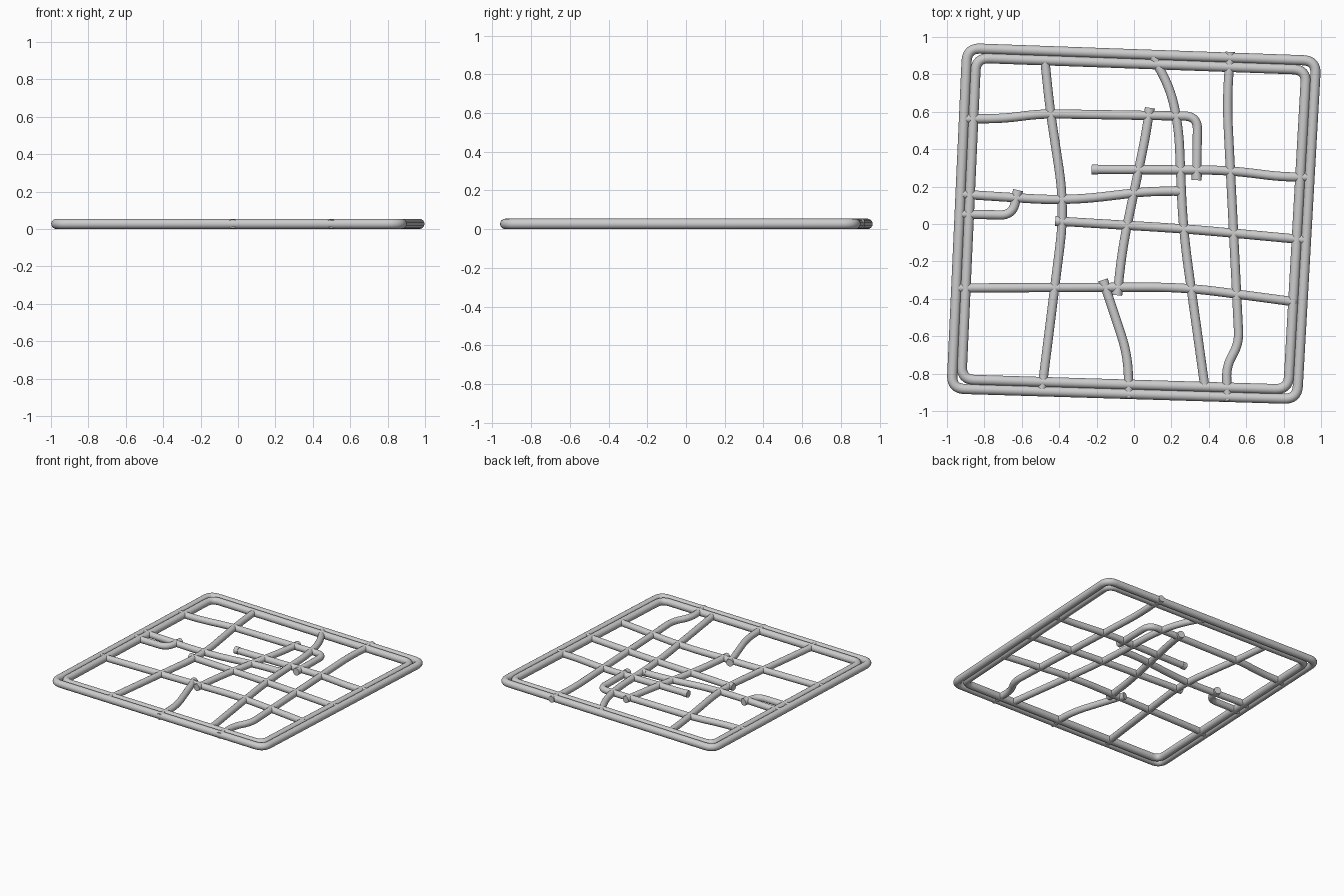
import bpy
from math import radians
from mathutils import Vector

if "Cube" in bpy.data.objects:
    bpy.data.objects.remove(bpy.data.objects["Cube"])

R_FRAME, R_ROD = 0.027, 0.0245
Z = 0.027


def rounded(pts, closed=False, steps=8):
    """Round every bend of a polyline: tight at corners, long at gentle bends."""
    p = [Vector(q) for q in pts]
    n = len(p)
    out = []
    for i in range(n):
        if not closed and i in (0, n - 1):
            out.append(p[i])
            continue
        u, v = p[i - 1] - p[i], p[(i + 1) % n] - p[i]
        limit = 0.07 if u.normalized().dot(v.normalized()) > -0.5 else 0.2
        cut = min(limit, 0.48 * u.length, 0.48 * v.length)
        a, b = p[i] + u.normalized() * cut, p[i] + v.normalized() * cut
        for k in range(steps + 1):
            t = k / steps
            out.append(a.lerp(p[i], t).lerp(p[i].lerp(b, t), t))
    return out


def tube(name, path, radius, closed=False):
    """Round tube swept along a flat path, converted to a mesh."""
    cu = bpy.data.curves.new(name, 'CURVE')
    cu.dimensions = '3D'
    cu.bevel_depth = radius
    cu.bevel_resolution = 6
    cu.use_fill_caps = True
    sp = cu.splines.new('POLY')
    sp.points.add(len(path) - 1)
    for pt, q in zip(sp.points, path):
        pt.co = (q.x, q.y, Z, 1)
    sp.use_cyclic_u = closed
    ob = bpy.data.objects.new(name, cu)
    bpy.context.collection.objects.link(ob)
    bpy.ops.object.select_all(action='DESELECT')
    ob.select_set(True)
    bpy.context.view_layer.objects.active = ob
    bpy.ops.object.convert(target='MESH')
    bpy.ops.object.shade_smooth_by_angle(angle=radians(40))


def rod(name, pts, free_ends=()):
    """Bent rod; each free end (0 = start, -1 = end) carries a short collar."""
    path = rounded(pts)
    tube(name, path, R_ROD)
    for e in free_ends:
        inward = (path[1 if e == 0 else -2] - path[e]).normalized()
        tube(name + "_collar", [path[e] - inward * 0.001, path[e] + inward * 0.032], R_FRAME)


# double frame, the inner loop inset from the outer one
outer = [Vector(c) for c in ((-.892, .94), (.974, .873), (.872, -.936), (-.975, -.88))]
inner = [c + 0.05 * ((outer[i - 1] - c).normalized() + (outer[(i + 1) % 4] - c).normalized())
         for i, c in enumerate(outer)]
tube("outer_frame", rounded(outer, True), R_FRAME, True)
tube("inner_frame", rounded(inner, True), R_FRAME, True)

# rods running front to back
rod("long_rod_left", [(-.476, .87), (-.45, .62), (-.37, .09), (-.495, -.905)])
rod("long_rod_middle", [(.1, .9), (.2, .71), (.24, .5), (.262, -.03), (.38, -.88)])
rod("long_rod_right", [(.515, .92), (.497, .65), (.521, .18), (.562, -.64), (.493, -.76), (.5, -.945)])
rod("short_rod_upper", [(.085, .62), (.06, .46), (-.06, -.12), (-.09, -.38)], (0, -1))
rod("short_rod_lower", [(-.166, -.3), (-.033, -.7), (-.027, -.93)], (0,))

# rods running side to side
rod("cross_rod_hooked", [(-.9, .563), (-.7, .563), (-.5, .59), (.34, .576), (.335, .235)], (-1,))
rod("cross_rod_upper", [(-.225, .292), (.5, .288), (.78, .253), (.94, .25)], (0,))
rod("cross_rod_centre_left", [(-.936, .16), (-.36, .123), (.07, .174), (.246, .176)], (-1,))
rod("hook_rod", [(-.936, .053), (-.65, .047), (-.62, .18)], (-1,))
rod("cross_rod_centre_right", [(-.42, .016), (.294, -.027), (.93, -.086)], (0,))
rod("cross_rod_lower", [(-.95, -.342), (.267, -.337), (.866, -.417)])
